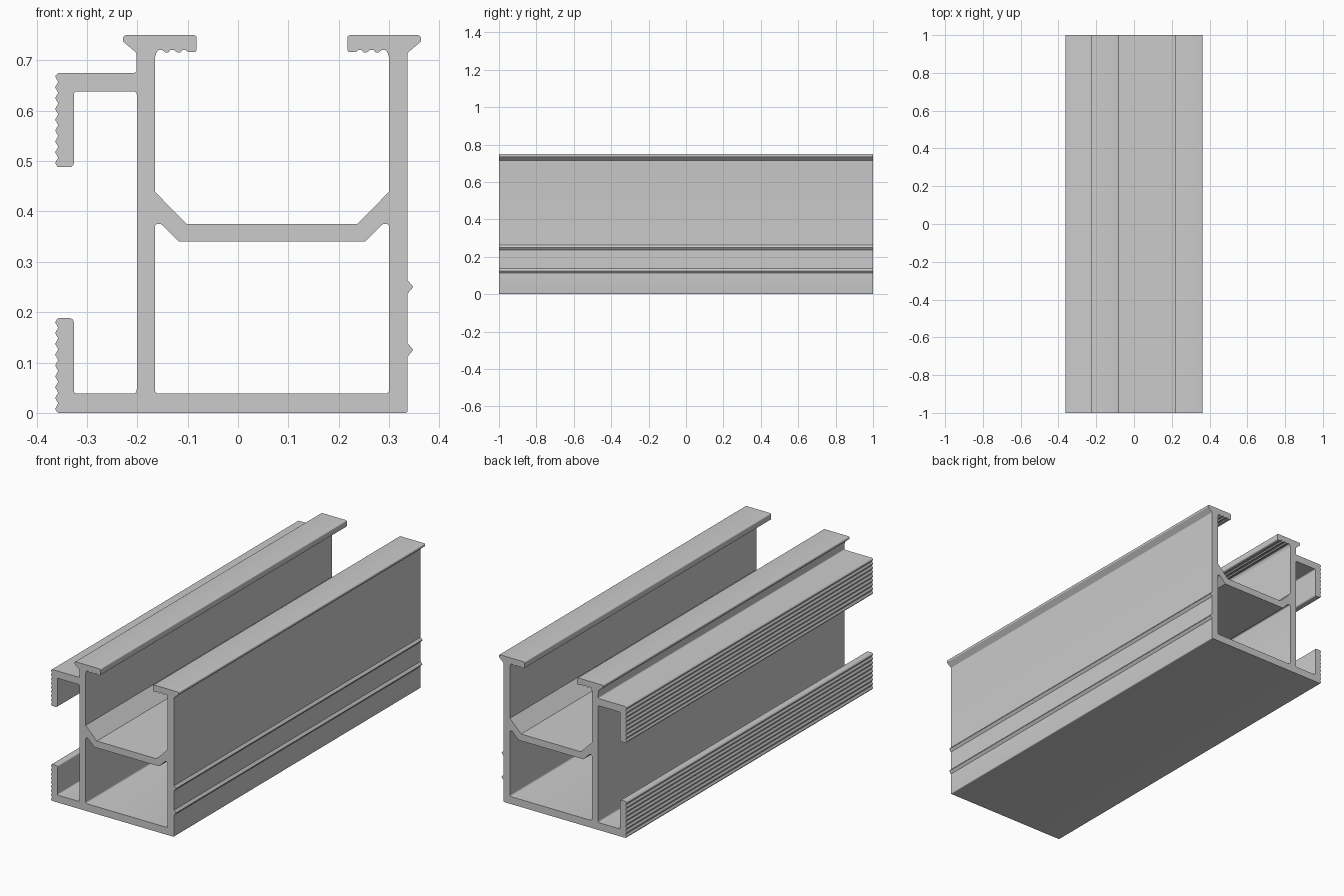
import bpy, bmesh, math
from mathutils import Vector

if "Cube" in bpy.data.objects:
    bpy.data.objects.remove(bpy.data.objects["Cube"])

MID = 0.0675   # symmetry line of the main channel


def rounded(pts, seg=4):
    """Turn (x, z, radius) corners into a loop with filleted corners."""
    out = []
    n = len(pts)
    for i, (x, z, r) in enumerate(pts):
        p = Vector((x, z))
        if r == 0:
            out.append(p)
            continue
        a = Vector(pts[i - 1][:2]) - p
        b = Vector(pts[(i + 1) % n][:2]) - p
        half = a.angle(b) / 2
        d = min(r / math.tan(half), a.length * 0.48, b.length * 0.48)
        r = d * math.tan(half)
        a.normalize()
        b.normalize()
        c = p + (a + b).normalized() * (r / math.sin(half))
        u, v = p + a * d - c, p + b * d - c
        sweep = u.angle(v)
        for k in range(seg + 1):
            t = k / seg
            out.append(c + (u * math.sin((1 - t) * sweep) + v * math.sin(t * sweep)) / math.sin(sweep))
    return out


def mirror(pts):
    return [(2 * MID - x, z, r) for x, z, r in reversed(pts)]


def rib(z):
    return [(0.337, z - 0.013, 0), (0.348, z, 0.003), (0.337, z + 0.013, 0)]


def teeth(z_top, z_bottom, count):
    """Zigzag grip running down the left face."""
    step = (z_top - z_bottom) / (2 * count)
    return [(-0.363 if k % 2 == 0 else -0.357, z_top - k * step, 0) for k in range(2 * count + 1)]


# right lip: outer undercut, top, toothed underside, back to the inner wall
lip = [(0.337, 0.715, 0.004), (0.363, 0.737, 0.004), (0.363, 0.75, 0.006),
       (0.217, 0.75, 0.006), (0.217, 0.716, 0.006), (0.234, 0.716, 0)]
for i in range(3):
    x = 0.238 + i * 0.0235
    lip += [(x, 0.720, 0), (x + 0.008, 0.720, 0), (x + 0.012, 0.715, 0)]
    if i < 2:
        lip += [(x + 0.017, 0.715, 0)]
lip += [(0.300, 0.705, 0.004)]
web_top = [(0.300, 0.439, 0), (0.237, 0.375, 0)]

# whole outer contour, counter-clockwise from the lower right corner
outer = [(0.337, 0, 0.005)] + rib(0.125) + rib(0.25) + lip + web_top
outer += mirror(lip + web_top)
outer += [(-0.201, 0.675, 0.006), (-0.357, 0.675, 0.004)]
outer += teeth(0.668, 0.496, 8)
outer += [(-0.358, 0.488, 0.004), (-0.326, 0.488, 0.008), (-0.326, 0.638, 0.006),
          (-0.201, 0.638, 0.006), (-0.201, 0.038, 0.008), (-0.326, 0.038, 0.006),
          (-0.326, 0.188, 0.008), (-0.358, 0.188, 0.004)]
outer += teeth(0.180, 0.008, 8)
outer += [(-0.358, 0, 0.004)]

# closed lower chamber
half_chamber = [(0.300, 0.038, 0.008), (0.300, 0.375, 0.006), (0.287, 0.375, 0.010), (0.252, 0.340, 0)]
chamber = half_chamber + mirror(half_chamber)

# fill the section and extrude it along y
bm = bmesh.new()
edges = []
for loop in (outer, chamber):
    vs = [bm.verts.new((p.x, -1, p.y)) for p in rounded(loop)]
    edges += [bm.edges.new((vs[i - 1], vs[i])) for i in range(len(vs))]
bmesh.ops.triangle_fill(bm, edges=edges, use_beauty=True, normal=(0, -1, 0))
ext = bmesh.ops.extrude_face_region(bm, geom=bm.faces[:], use_keep_orig=True)
bmesh.ops.translate(bm, vec=(0, 2, 0), verts=[g for g in ext["geom"] if isinstance(g, bmesh.types.BMVert)])
bmesh.ops.recalc_face_normals(bm, faces=bm.faces[:])

mesh = bpy.data.meshes.new("mounting_rail")
bm.to_mesh(mesh)
bm.free()
rail = bpy.data.objects.new("mounting_rail", mesh)
bpy.context.collection.objects.link(rail)
bpy.context.view_layer.objects.active = rail
rail.select_set(True)
bpy.ops.object.shade_smooth_by_angle(angle=math.radians(30))
